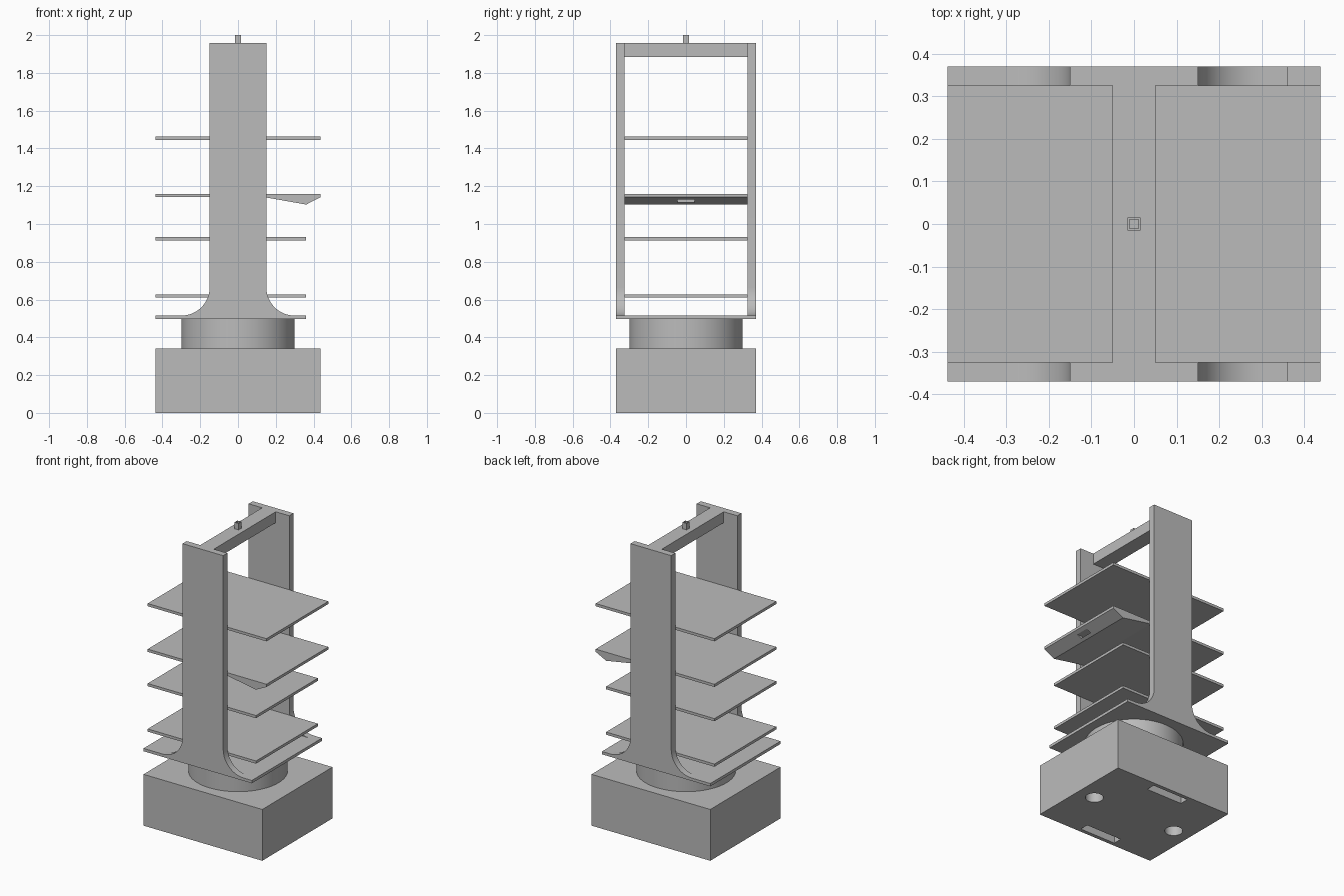
import bpy, bmesh
from math import pi, sin, cos

cube = bpy.data.objects.get("Cube")
if cube:
    bpy.data.objects.remove(cube, do_unlink=True)

grey = bpy.data.materials.new("plain_grey")
grey.use_nodes = True
COLOUR = (0.5, 0.5, 0.5, 1)
grey.diffuse_color = COLOUR
grey.node_tree.nodes["Principled BSDF"].inputs["Base Color"].default_value = COLOUR


def finish(name, bm):
    bmesh.ops.recalc_face_normals(bm, faces=bm.faces)
    mesh = bpy.data.meshes.new(name)
    bm.to_mesh(mesh)
    bm.free()
    mesh.materials.append(grey)
    obj = bpy.data.objects.new(name, mesh)
    bpy.context.collection.objects.link(obj)
    return obj


def prism(name, profile, y0, y1):
    """Extrude an x-z outline from y0 to y1."""
    bm = bmesh.new()
    face = bm.faces.new([bm.verts.new((x, y0, z)) for x, z in profile])
    ext = bmesh.ops.extrude_face_region(bm, geom=[face])["geom"]
    verts = [g for g in ext if isinstance(g, bmesh.types.BMVert)]
    bmesh.ops.translate(bm, verts=verts, vec=(0, y1 - y0, 0))
    return finish(name, bm)


def box(name, x0, x1, y0, y1, z0, z1):
    return prism(name, [(x0, z0), (x1, z0), (x1, z1), (x0, z1)], y0, y1)


def cylinder(name, x, radius, z0, z1):
    bm = bmesh.new()
    bmesh.ops.create_cone(bm, cap_ends=True, segments=64, radius1=radius,
                          radius2=radius, depth=z1 - z0)
    bmesh.ops.translate(bm, verts=bm.verts, vec=(x, 0, (z0 + z1) / 2))
    return finish(name, bm)


def select(obj):
    bpy.ops.object.select_all(action='DESELECT')
    obj.select_set(True)
    bpy.context.view_layer.objects.active = obj


def cut(obj, cutter):
    select(obj)
    mod = obj.modifiers.new("cut", 'BOOLEAN')
    mod.operation = 'DIFFERENCE'
    mod.solver = 'EXACT'
    mod.object = cutter
    bpy.ops.object.modifier_apply(modifier=mod.name)
    bpy.data.objects.remove(cutter, do_unlink=True)


def smooth(obj):
    select(obj)
    bpy.ops.object.shade_smooth_by_angle(angle=pi / 6)


W, D, IN = 0.438, 0.37, 0.326       # half width, half depth, inner half depth
SHORT = 0.361                       # right edge of the shorter shelves

# Base block with round sockets and slots underneath
base = box("base_block", -W, W, -D, D, 0, 0.342)
for s in (-1, 1):
    cut(base, cylinder("socket_cutter", s * 0.315, 0.055, -0.1, 0.1))
    cut(base, box("slot_cutter", -0.133, 0.133, s * 0.315 - 0.03, s * 0.315 + 0.03, -0.1, 0.1))
smooth(base)

# Round neck and floor plate
smooth(cylinder("round_neck", 0, 0.3, 0.342, 0.496))
box("floor_plate", -W, SHORT, -D, D, 0.496, 0.515)

# Uprights with flared feet
R, HALF, FOOT, TOP = 0.15, 0.15, 0.515, 1.957
arc = [(HALF + R - R * cos(a), FOOT + R - R * sin(a))
       for a in (i * pi / 32 for i in range(17))]
outline = [(HALF, TOP)] + arc
outline += [(-x, z) for x, z in reversed(outline)]
for name, y0, y1 in (("front_upright", -D, -IN), ("back_upright", IN, D)):
    smooth(prism(name, outline, y0, y1))

# Shelves
for name, right, z in (("bottom_shelf", SHORT, 0.61), ("lower_shelf", SHORT, 0.913),
                       ("middle_shelf", W, 1.142), ("top_shelf", W, 1.446)):
    box(name, -W, right, -IN, IN, z, z + 0.018)

# Wedge below the middle shelf with a small recess
wedge = prism("shelf_wedge", [(0.14, 1.142), (0.361, 1.103), (W, 1.142)], -IN, IN)
cut(wedge, box("recess_cutter", 0.365, 0.5, -0.045, 0.045, 1.114, 1.13))

# Top beam and hollow pin
box("top_beam", -0.05, 0.05, -IN, IN, 1.884, TOP)
pin = box("top_pin", -0.015, 0.015, -0.015, 0.015, TOP, 2.0)
cut(pin, box("pin_cutter", -0.011, 0.011, -0.011, 0.011, 1.98, 2.1))
